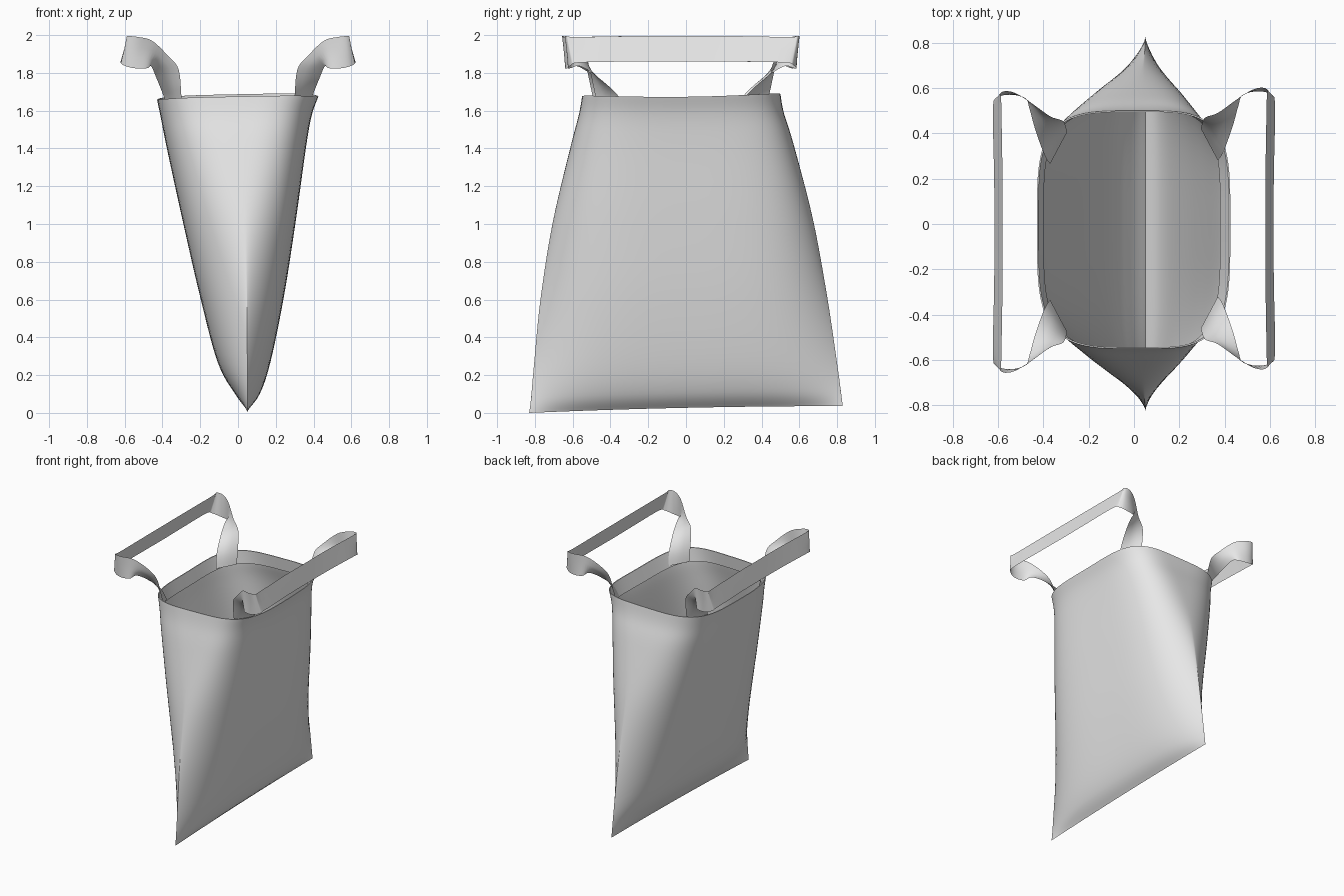
import bpy, bmesh, math
from mathutils import Vector

if "Cube" in bpy.data.objects:
    bpy.data.objects.remove(bpy.data.objects["Cube"])

cloth = bpy.data.materials.new("light_grey_cloth")
cloth.use_nodes = True
cloth.diffuse_color = (0.8, 0.8, 0.8, 1)
cloth.node_tree.nodes["Principled BSDF"].inputs["Base Color"].default_value = (0.8, 0.8, 0.8, 1)


def spline(points, steps):
    """Smooth curve through the points, of any dimension."""
    out, last = [], len(points) - 1
    for i in range(last):
        a, b, c, d = (points[min(max(k, 0), last)] for k in range(i - 1, i + 3))
        for j in range(steps):
            t = j / steps
            out.append([q + t / 2 * (r - p + t * (2 * p - 5 * q + 4 * r - s + t * (3 * (q - r) + s - p)))
                        for p, q, r, s in zip(a, b, c, d)])
    return out + [list(points[-1])]


def build(name, rows, closed):
    """Skin a grid of points into a smooth shaded object."""
    bm = bmesh.new()
    grid = [[bm.verts.new(p) for p in row] for row in rows]
    count = len(rows[0])
    for low, high in zip(grid, grid[1:]):
        for j in range(count if closed else count - 1):
            k = (j + 1) % count
            bm.faces.new((low[j], low[k], high[k], high[j]))
    bmesh.ops.remove_doubles(bm, verts=bm.verts, dist=0.0005)
    bmesh.ops.recalc_face_normals(bm, faces=bm.faces)
    mesh = bpy.data.meshes.new(name)
    bm.to_mesh(mesh)
    bm.free()
    mesh.materials.append(cloth)
    obj = bpy.data.objects.new(name, mesh)
    bpy.context.collection.objects.link(obj)
    bpy.ops.object.select_all(action="DESELECT")
    obj.select_set(True)
    bpy.context.view_layer.objects.active = obj
    bpy.ops.object.shade_smooth_by_angle(angle=math.radians(50))


RIM = 1.67
HALF = 24


def ring(z, front, back, left, right, inset=0.0):
    """Cross-section: a pointed lens low down, a rounded rectangle at the rim."""
    h = z / RIM
    p, q = 4.2 - 0.2 * h, 1 + 2.8 * h ** 2.7
    tip = 0.05 - 0.03 * h ** 2
    pts = []
    for i in range(4 * HALF):
        side = 1 if i < 2 * HALF else -1
        u = (i - HALF) / HALF if side > 0 else (3 * HALF - i) / HALF
        s = math.copysign(1 - (1 - abs(u)) ** 2.3, u)
        y = s * ((back if s > 0 else front) - inset)
        reach = (right - tip if side > 0 else tip - left) - inset
        x = tip + side * max(reach, 0) * max(1 - abs(s) ** p, 0) ** (1 / q)
        base = 0.036 - 0.009 * ((0.83 - y) / 0.83) ** 2
        top = 1.665 + 0.02 * x + 0.016 * s * s + 0.006 * s
        pts.append((x, y, base + h * (top - base)))
    return pts


# Bag body: height, front depth, back depth, left edge, right edge
profile = [
    (0, 0.83, 0.83, 0.05, 0.05),
    (0.08, 0.82, 0.82, -0.015, 0.115),
    (0.25, 0.805, 0.797, -0.108, 0.172),
    (0.6, 0.77, 0.745, -0.20, 0.243),
    (1.0, 0.706, 0.672, -0.29, 0.305),
    (1.4, 0.612, 0.57, -0.375, 0.36),
    (1.57, 0.568, 0.518, -0.408, 0.39),
    (RIM, 0.55, 0.50, -0.428, 0.425),
]
rows = [ring(*row) for row in spline(profile, 6)]
# Turned-in hem
rows.append(ring(*profile[-1], inset=0.006))
rows.append(ring(*profile[-2], inset=0.01))
rows.append(ring(*profile[-2], inset=0.002))
build("bag_body", rows, True)

# Straps: paired lower and upper ribbon edges, from the rim to the middle
ribbon = [
    (0.37, 0.30, 1.59, 0.295, 0.44, 1.59),
    (0.395, 0.34, 1.68, 0.30, 0.46, 1.68),
    (0.435, 0.45, 1.78, 0.315, 0.49, 1.82),
    (0.46, 0.54, 1.835, 0.37, 0.51, 1.89),
    (0.48, 0.59, 1.825, 0.455, 0.57, 1.97),
    (0.55, 0.605, 1.825, 0.53, 0.615, 1.99),
    (0.605, 0.59, 1.84, 0.585, 0.615, 1.995),
    (0.622, 0.54, 1.855, 0.585, 0.56, 1.99),
    (0.617, 0.25, 1.86, 0.58, 0.25, 1.995),
    (0.615, 0, 1.86, 0.58, 0, 1.995),
]
mirrored = [(a, -b, c, d, -e, f) for a, b, c, d, e, f in reversed(ribbon[:-1])]
for name, sign, shift in (("left_strap", 1, -0.02), ("right_strap", -1, -0.035)):
    rows = []
    for e in spline(ribbon + mirrored, 5):
        low, high = Vector(e[:3]), Vector(e[3:])
        edge = [low.lerp(high, k / 3) for k in range(4)]
        rows.append([(sign * v.x, v.y + shift, min(v.z, 2.0)) for v in edge])
    build(name, rows, False)
